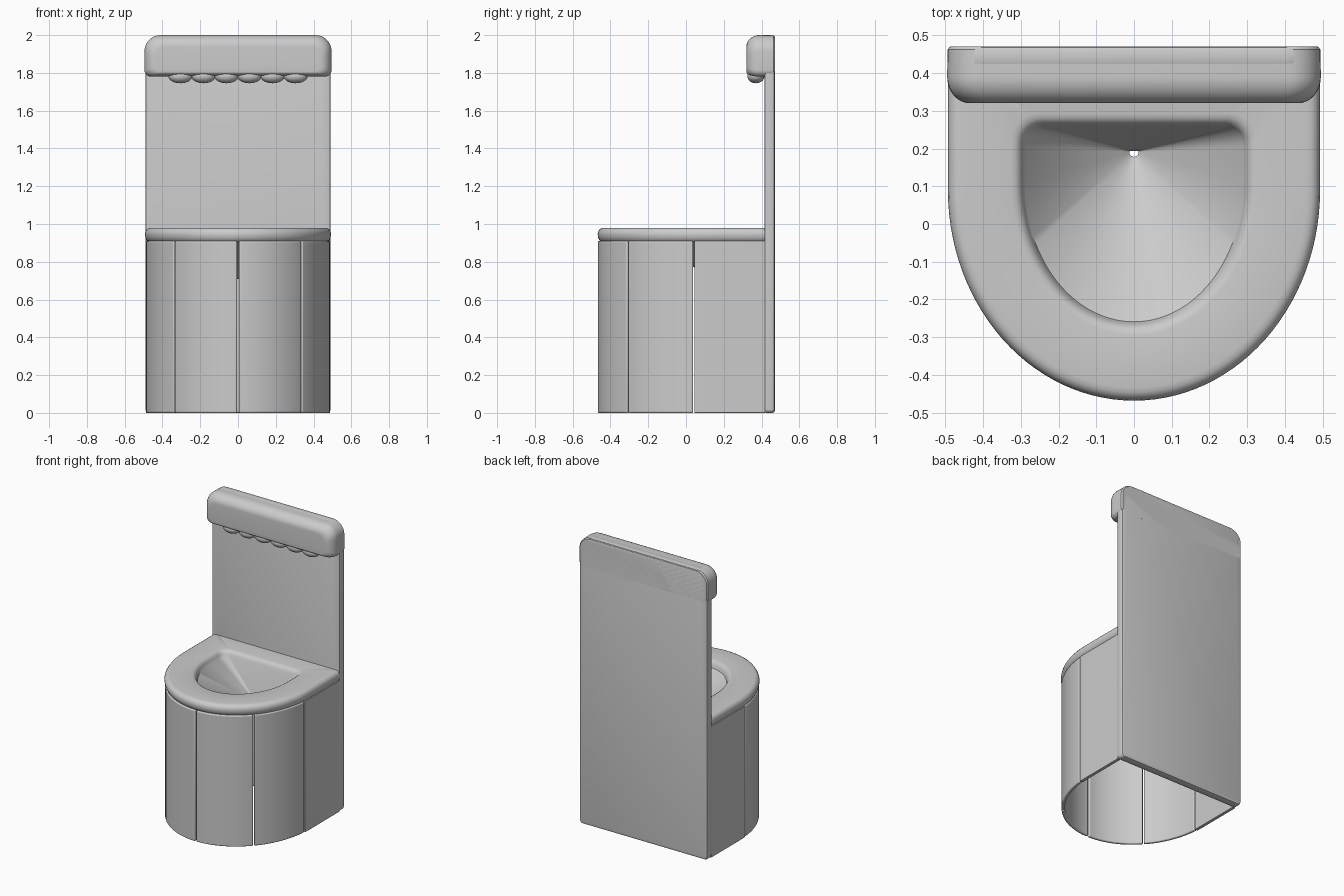
import bpy, bmesh
from math import sin, cos, pi, radians, hypot

if "Cube" in bpy.data.objects:
    bpy.data.objects.remove(bpy.data.objects["Cube"])


def finish(name, bm, angle=35):
    bmesh.ops.recalc_face_normals(bm, faces=bm.faces)
    me = bpy.data.meshes.new(name)
    bm.to_mesh(me)
    bm.free()
    ob = bpy.data.objects.new(name, me)
    bpy.context.collection.objects.link(ob)
    bpy.ops.object.select_all(action='DESELECT')
    ob.select_set(True)
    bpy.context.view_layer.objects.active = ob
    bpy.ops.object.shade_smooth_by_angle(angle=radians(angle))
    return ob


def loft(name, loops, caps=True, ring=False, angle=35):
    """Skin equal-length closed loops; cap the ends or close into a ring."""
    bm = bmesh.new()
    rows = [[bm.verts.new(p) for p in lp] for lp in loops]
    n = len(rows[0])
    pairs = list(zip(rows, rows[1:])) + ([(rows[-1], rows[0])] if ring else [])
    for a, b in pairs:
        for i in range(n):
            j = (i + 1) % n
            bm.faces.new((a[i], a[j], b[j], b[i]))
    if caps:
        bm.faces.new(rows[0])
        bm.faces.new(rows[-1])
    return finish(name, bm, angle)


def d_loop(a, back, cy, b, r, z):
    """D-shaped outline: half ellipse at the front, rounded corners behind."""
    pts = [(a * cos(t), cy + b * sin(t), z)
           for t in (pi + pi * i / 56 for i in range(57))]
    for sx, t0 in ((1, 0), (-1, pi / 2)):
        for i in range(8):
            t = t0 + pi / 2 * i / 7
            pts.append((sx * (a - r) + r * cos(t), back - r + r * sin(t), z))
    return pts


def rounded_rect(x, z0, z1, r_low, r_top, y):
    pts = []
    for cx, cz, r, t0 in ((x - r_low, z0 + r_low, r_low, -pi / 2),
                          (x - r_top, z1 - r_top, r_top, 0),
                          (r_top - x, z1 - r_top, r_top, pi / 2),
                          (r_low - x, z0 + r_low, r_low, pi)):
        for i in range(9):
            t = t0 + pi / 2 * i / 8
            pts.append((cx + r * cos(t), y, cz + r * sin(t)))
    return pts


# Tall back panel with rounded top corners
loft("back_panel", [rounded_rect(.49 - d, d, 2 - d, .02, .085, y) for d, y in
                    ((.01, .415), (.003, .418), (0, .425), (0, .46),
                     (.003, .467), (.01, .47))])

# Rounded hood across the top
hood = [rounded_rect(.487, 1.79, 1.992, .035, .08, .47),
        rounded_rect(.494, 1.782, 1.999, .035, .085, .462)]
for i in range(11):
    t = pi / 2 * i / 10
    s = 1 - cos(t)
    hood.append(rounded_rect(.495 - .06 * s, 1.78 + .025 * s, 2 - .06 * s,
                             .035, .085 - .03 * s, .39 - .07 * sin(t)))
loft("hood", hood)

# Row of domed lamps under the hood
for k in range(6):
    bm = bmesh.new()
    bmesh.ops.create_uvsphere(bm, u_segments=32, v_segments=16, radius=1)
    for v in bm.verts:
        v.co = (v.co.x * .064 - .305 + .122 * k,
                v.co.y * .045 + .37, v.co.z * .038 + 1.783)
    finish("lamp_%d" % (k + 1), bm)


# Basin: rim, sunken bowl and open drain in one closed section
def outer(d, z):
    return d_loop(.493 - d, .42, .09, .558 - d, .01, z)


def inner(d, z):
    return d_loop(.295 - d, .262 - d, .107, .372 - d, .055 - d * .5, z)


def drain(r, z):
    out = []
    for x, y, _ in inner(0, 0):
        l = hypot(x, y - .19)
        out.append((r * x / l, .19 + r * (y - .19) / l, z))
    return out


loft("basin", [outer(.06, .905), outer(.02, .905), outer(.01, .913),
               outer(.003, .928), outer(0, .945), outer(.003, .96),
               outer(.011, .972), outer(.022, .978), outer(.035, .98),
               inner(-.03, .98), inner(-.018, .977), inner(-.008, .97),
               inner(0, .955), inner(.006, .935),
               drain(.012, .73), drain(.012, .71),
               inner(0, .91), inner(-.03, .905)],
     caps=False, ring=True, angle=40)


# Curved cladding panels around the pedestal, mirrored left to right
def wall_path(u0, u1, d, to_back=False):
    pts = []
    for i in range(25):
        u = radians(u0 + (u1 - u0) * i / 24)
        pts.append(((.487 - d) * sin(u), .09 - (.557 - d) * cos(u)))
    if to_back:
        pts.append((.487 - d, .418))
    return pts


for name, u0, u1, back in (("front_cladding", .6, 43.6, False),
                           ("corner_cladding", 44.4, 84.5, False),
                           ("side_cladding", 85.3, 90, True)):
    section = wall_path(u0, u1, 0, back) + wall_path(u0, u1, .022, back)[::-1]
    ob = loft(name, [[(x, y, z) for x, y in section] for z in (0, .91)])
    ob.modifiers.new("mirror", 'MIRROR').use_mirror_merge = False
    bev = ob.modifiers.new("bevel", 'BEVEL')
    bev.width = .007
    bev.segments = 3
    bev.limit_method = 'ANGLE'
    bev.angle_limit = radians(40)
